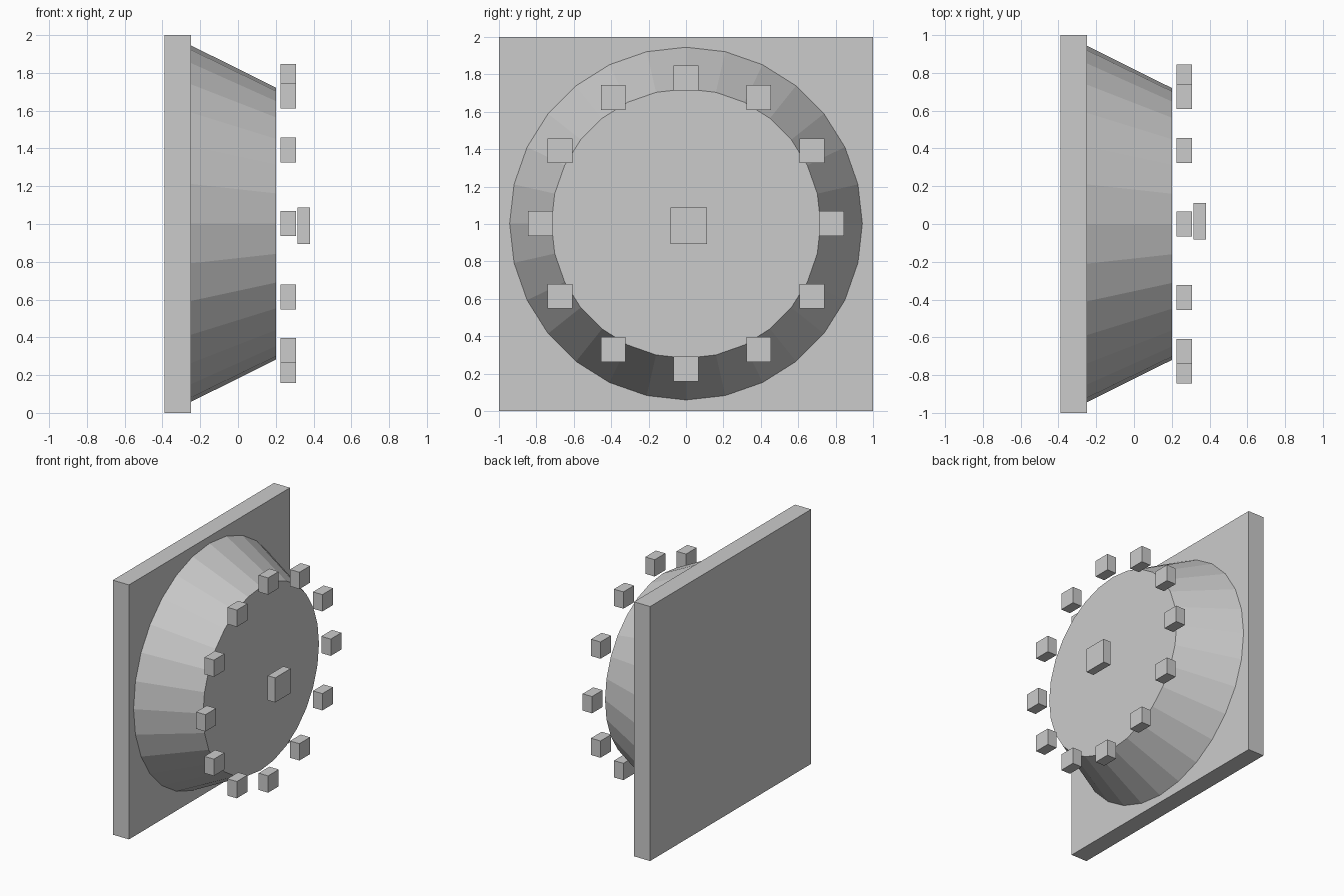
import bpy
import math

if "Cube" in bpy.data.objects:
    bpy.data.objects.remove(bpy.data.objects["Cube"])


def box(name, lo, hi):
    """Axis-aligned box between two corners."""
    centre = [(a + b) / 2 for a, b in zip(lo, hi)]
    bpy.ops.mesh.primitive_cube_add(size=1, location=centre)
    ob = bpy.context.object
    ob.name = name
    ob.scale = [b - a for a, b in zip(lo, hi)]
    bpy.ops.object.transform_apply(location=False, rotation=False, scale=True)
    return ob


# Square wall plate
box("back_plate", (-0.388, -1, 0), (-0.248, 1, 2))

# Tapered 28-sided drum, axis along +x, with a corner at the top
bpy.ops.mesh.primitive_cone_add(
    vertices=28, radius1=0.943, radius2=0.72, depth=0.448,
    location=(-0.024, 0, 1.002), rotation=(0, math.pi / 2, 0))
bpy.context.object.name = "tapered_drum"

# Twelve upright marker blocks in a ring in front of the drum
RING, HALF = 0.778, 0.066
for i in range(12):
    a = math.radians(30 * i)
    y, z = RING * math.sin(a), 1.003 + RING * math.cos(a)
    box(f"marker_block_{i + 1:02d}",
        (0.226, y - HALF, z - HALF), (0.308, y + HALF, z + HALF))

# Centre block, slightly off axis
box("centre_block", (0.316, -0.082, 0.894), (0.381, 0.111, 1.087))
